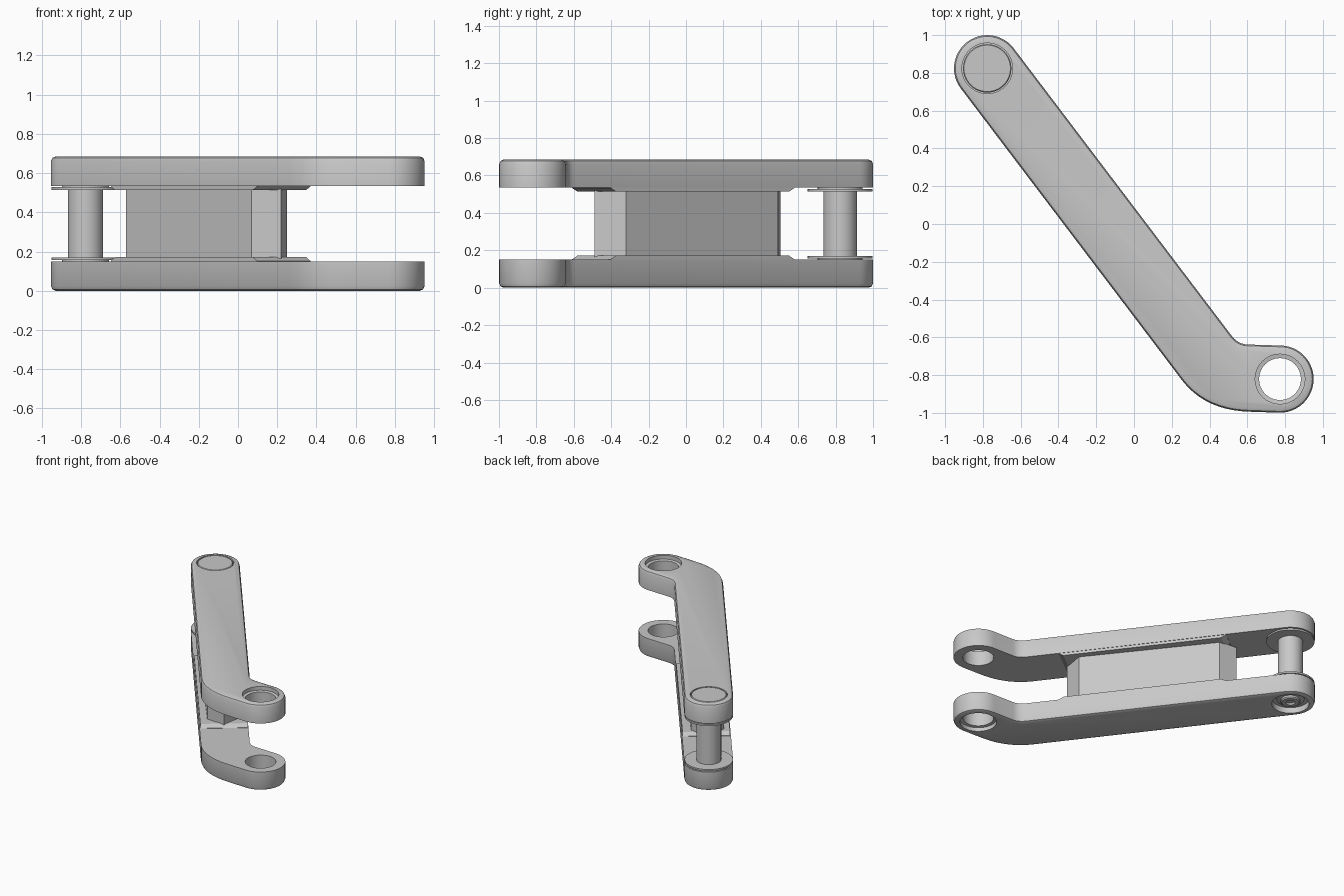
import bpy, bmesh, math
from mathutils import Vector

old = bpy.data.objects.get("Cube")
if old:
    bpy.data.objects.remove(old, do_unlink=True)

# Single grey metal
metal = bpy.data.materials.new("grey_metal")
metal.use_nodes = True
GREY = (0.58, 0.58, 0.58, 1)
metal.diffuse_color = GREY
metal.node_tree.nodes["Principled BSDF"].inputs["Base Color"].default_value = GREY

HEIGHT, PLATE = 0.685, 0.15
PIN = Vector((-0.777, 0.824, 0))
EYE = Vector((0.773, -0.821, 0))
ALONG = Vector((0.605, -0.796, 0)).normalized()   # along the arm
ACROSS = Vector((0.796, 0.605, 0)).normalized()   # across the arm
R = 0.176


def finish(name, bm, smooth=True):
    bmesh.ops.recalc_face_normals(bm, faces=bm.faces[:])
    mesh = bpy.data.meshes.new(name)
    bm.to_mesh(mesh)
    bm.free()
    mesh.materials.append(metal)
    obj = bpy.data.objects.new(name, mesh)
    bpy.context.collection.objects.link(obj)
    if smooth:
        shade(obj)
    return obj


def select(obj):
    bpy.ops.object.select_all(action='DESELECT')
    obj.select_set(True)
    bpy.context.view_layer.objects.active = obj


def shade(obj):
    select(obj)
    bpy.ops.object.shade_smooth_by_angle(angle=math.radians(30))


def prism(points, offset):
    """Polygon swept along an offset vector."""
    bm = bmesh.new()
    face = bm.faces.new([bm.verts.new(p) for p in points])
    ext = bmesh.ops.extrude_face_region(bm, geom=[face])
    bmesh.ops.translate(bm, vec=offset,
                        verts=[v for v in ext["geom"] if isinstance(v, bmesh.types.BMVert)])
    bmesh.ops.recalc_face_normals(bm, faces=bm.faces[:])
    return bm


def lathe(name, centre, profile, steps=40, smooth=True):
    """Closed solid of revolution from (radius, z) pairs."""
    bm = bmesh.new()
    rings = [[bm.verts.new((centre.x + r * math.cos(2 * math.pi * i / steps),
                            centre.y + r * math.sin(2 * math.pi * i / steps), z))
              for i in range(steps)] for r, z in profile]
    for a, b in zip(rings, rings[1:]):
        for i in range(steps):
            j = (i + 1) % steps
            bm.faces.new((a[i], a[j], b[j], b[i]))
    bm.faces.new(rings[0])
    bm.faces.new(rings[-1])
    return finish(name, bm, smooth)


def arc(c, r, a0, a1, n):
    return [c + Vector((r * math.cos(math.radians(a0 + (a1 - a0) * i / n)),
                        r * math.sin(math.radians(a0 + (a1 - a0) * i / n)), 0))
            for i in range(n + 1)]


def curve(a, b, c, n):
    a, b, c = (Vector((*p, 0)) for p in (a, b, c))
    return [a * (1 - t) ** 2 + b * 2 * t * (1 - t) + c * t * t
            for t in (i / n for i in range(n + 1))]


def arm_point(t, n, z=0):
    return PIN + ALONG * t + ACROSS * n + Vector((0, 0, z))


# Side plate: bent outline with rounded ends and a softened outer rim
tilt = math.degrees(math.atan2(ACROSS.y, ACROSS.x))
outline = (arc(PIN, R, tilt, tilt + 180, 24)
           + curve((0.26, -0.835), (0.385, -0.99), (0.62, -0.994), 10)
           + arc(EYE, 0.178, -92, 92, 24)
           + curve((0.60, -0.638), (0.553, -0.636), (0.521, -0.597), 6))
bm = prism(outline, Vector((0, 0, PLATE)))
rim = [e for e in bm.edges if all(v.co.z < 0.001 for v in e.verts)]
bmesh.ops.bevel(bm, geom=rim, offset=0.024, segments=2, profile=0.5, affect='EDGES')
lower_plate = finish("lower_plate", bm, False)

# Stepped eye bore and shallow pin recess
cutters = [
    lathe("eye_bore_cutter", EYE, [(0.132, -0.05), (0.132, 0.03), (0.111, 0.034), (0.111, 0.3)], 32, False),
    lathe("pin_recess_cutter", PIN, [(0.134, -0.05), (0.134, 0.045)], 40, False)]
for cutter in cutters:
    cutter.hide_render = True
    select(lower_plate)
    mod = lower_plate.modifiers.new("cut", 'BOOLEAN')
    mod.operation, mod.solver, mod.object = 'DIFFERENCE', 'EXACT', cutter
    bpy.ops.object.modifier_apply(modifier=mod.name)
    bpy.data.objects.remove(cutter, do_unlink=True)
shade(lower_plate)


def mirrored(obj, name):
    """Copy flipped about the middle height."""
    bm = bmesh.new()
    bm.from_mesh(obj.data)
    for v in bm.verts:
        v.co.z = HEIGHT - v.co.z
    return finish(name, bm)


mirrored(lower_plate, "upper_plate")

# Raised pads with sloped ends on the inner faces
pad = [arm_point(t, -0.171, z) for t, z in
       ((0.437, 0.148), (1.67, 0.148), (1.67, 0.152), (1.635, 0.171), (0.472, 0.171), (0.437, 0.152))]
lower_pad = finish("lower_pad", prism(pad, ACROSS * 0.342), False)
upper_pad = mirrored(lower_pad, "upper_pad")
for p in upper_pad.data.polygons:
    p.use_smooth = False

# Six-sided spacer block between the pads
block = [(0.07, -0.485), (0.22, -0.49), (0.25, -0.32),
         (-0.39, 0.492), (-0.54, 0.505), (-0.57, 0.335)]
finish("spacer_block", prism([(x, y, 0.165) for x, y in block],
                             Vector((0, 0, HEIGHT - 0.33))), False)

# Washers beside each plate
lower_washer = lathe("lower_washer", PIN,
                     [(0.12, 0.145), (0.12, 0.157), (0.174, 0.157), (0.174, 0.17)])
mirrored(lower_washer, "upper_washer")

# Hinge pin, its flush head, and the stepped nut in the lower recess
lathe("hinge_pin", PIN, [(0.09, 0.10), (0.09, 0.60)])
lathe("pin_head", PIN, [(0.128, 0.62), (0.128, 0.68), (0.123, 0.685)])
lathe("pin_nut", PIN, [(0.028, 0.022), (0.034, 0.010), (0.062, 0.010),
                       (0.07, 0.018), (0.07, 0.032), (0.10, 0.036), (0.10, 0.06)])
